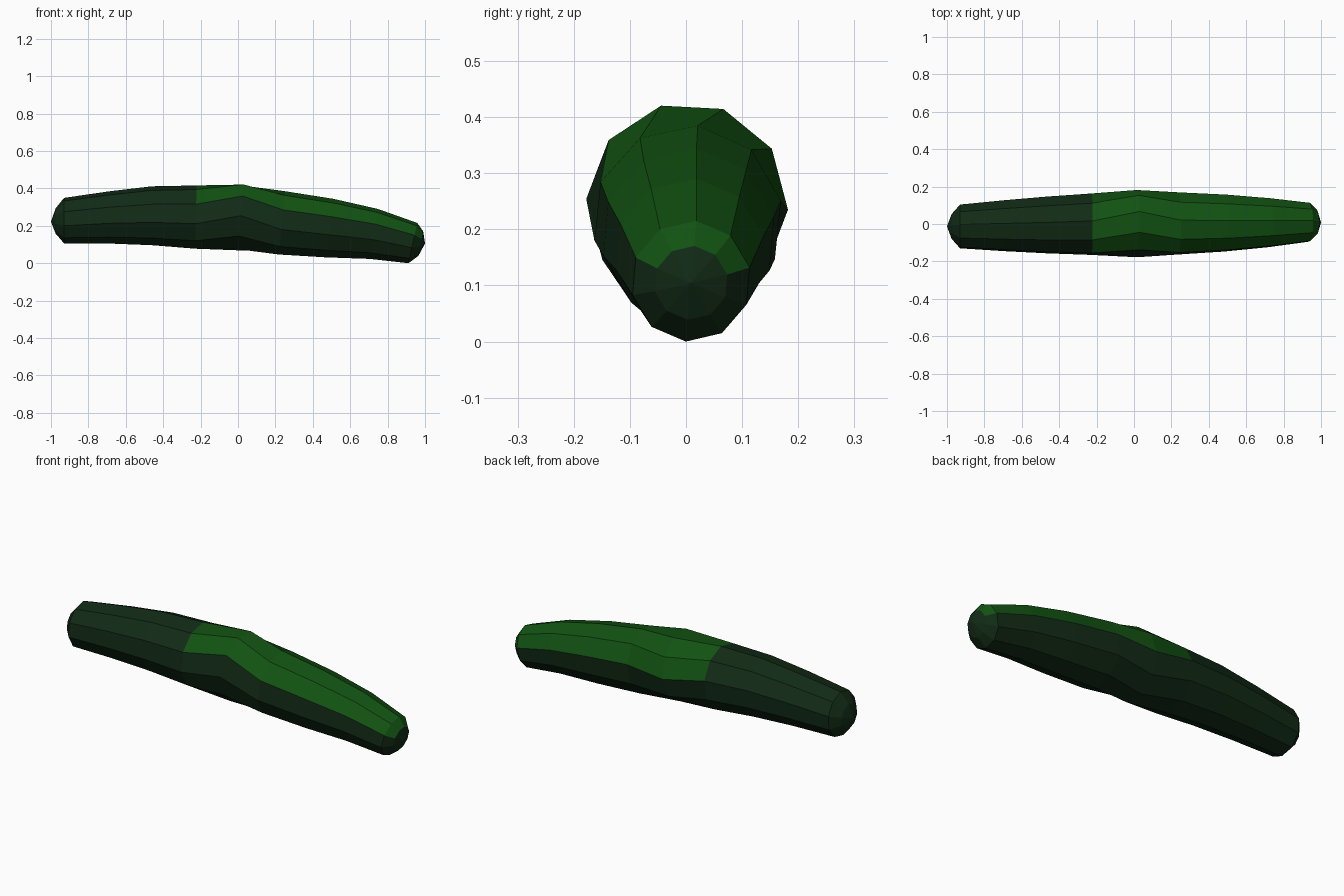
import bpy, bmesh, math

if "Cube" in bpy.data.objects:
    bpy.data.objects.remove(bpy.data.objects["Cube"])

SIDES = 10


def material(name, rgb):
    m = bpy.data.materials.new(name)
    m.diffuse_color = (*rgb, 1)
    m.use_nodes = True
    m.node_tree.nodes["Principled BSDF"].inputs["Base Color"].default_value = m.diffuse_color
    return m


dark = material("dark green skin", (0.006, 0.024, 0.008))
light = material("light green patch", (0.006, 0.085, 0.006))

# Cross-sections along the body: x, y centre, z centre, radius y, radius z, lean, twist in degrees
rings = [
    (-0.975, -0.013, 0.228, 0.068, 0.068, 0.0, 13),
    (-0.93, -0.013, 0.230, 0.120, 0.122, 0.0, 13),
    (-0.69, -0.009, 0.247, 0.140, 0.140, 0.0, 13),
    (-0.46, -0.005, 0.256, 0.156, 0.158, 0.0, 13),
    (-0.225, -0.001, 0.249, 0.168, 0.170, 0.02, 12),
    (0.015, 0.002, 0.247, 0.180, 0.182, 0.09, -3),
    (0.235, 0.003, 0.218, 0.170, 0.170, 0.10, 12),
    (0.49, 0.005, 0.190, 0.156, 0.157, 0.13, 13),
    (0.725, 0.007, 0.159, 0.134, 0.134, 0.17, 13),
    (0.935, 0.009, 0.110, 0.107, 0.108, 0.22, 13),
    (0.977, 0.009, 0.107, 0.066, 0.066, 0.20, 13),
]

bm = bmesh.new()
loops = []
for x, cy, cz, ry, rz, lean, twist in rings:
    loop = []
    for k in range(SIDES):
        a = math.radians(twist + 360 / SIDES * k)
        h = rz * math.sin(a)
        loop.append(bm.verts.new((x + h * math.sin(lean), cy + ry * math.cos(a), cz + h)))
    loops.append(loop)

# Skin; the light patch is the upper four strips from the middle to the right end
for i in range(len(loops) - 1):
    for k in range(SIDES):
        n = (k + 1) % SIDES
        f = bm.faces.new((loops[i][k], loops[i][n], loops[i + 1][n], loops[i + 1][k]))
        f.material_index = int(i >= 4 and k < 4)

# Blunt tips
for loop, tip in ((loops[0], (-1.0, -0.013, 0.225)), (loops[-1], (1.0, 0.008, 0.107))):
    p = bm.verts.new(tip)
    for k in range(SIDES):
        bm.faces.new((loop[k], loop[(k + 1) % SIDES], p))

bmesh.ops.recalc_face_normals(bm, faces=bm.faces)
# Rest the lowest point on the ground
low = min(v.co.z for v in bm.verts)
bmesh.ops.translate(bm, verts=bm.verts, vec=(0, 0, -low))
mesh = bpy.data.meshes.new("cucumber")
bm.to_mesh(mesh)
bm.free()
mesh.materials.append(dark)
mesh.materials.append(light)
bpy.context.collection.objects.link(bpy.data.objects.new("cucumber", mesh))
